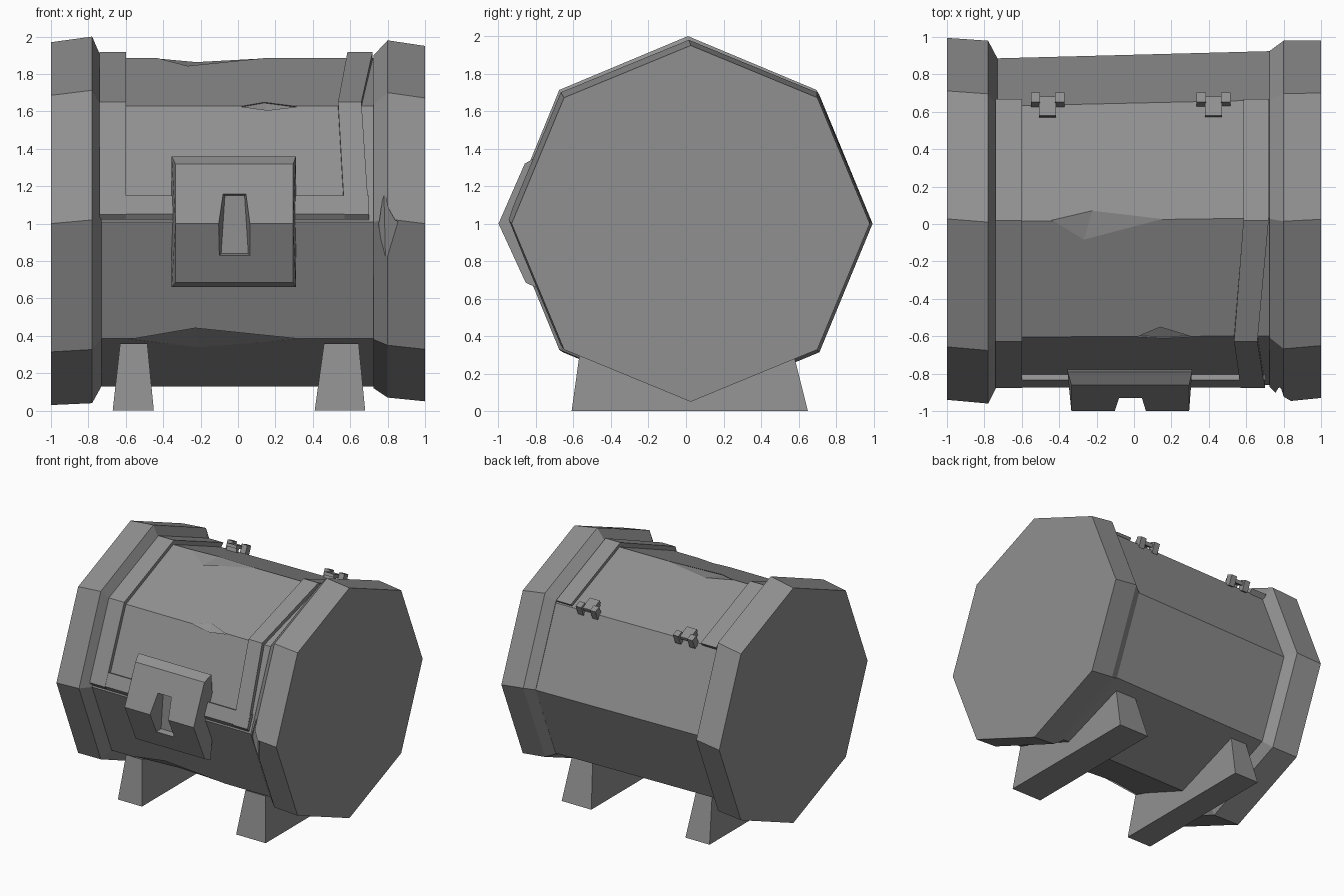
import bpy, bmesh, math
from mathutils import Vector

if "Cube" in bpy.data.objects:
    bpy.data.objects.remove(bpy.data.objects["Cube"])

grey = bpy.data.materials.new("plain grey")
grey.diffuse_color = (0.28, 0.28, 0.28, 1)
grey.use_nodes = True
grey.node_tree.nodes["Principled BSDF"].inputs["Base Color"].default_value = grey.diffuse_color


def finish(name, bm):
    bmesh.ops.recalc_face_normals(bm, faces=bm.faces)
    me = bpy.data.meshes.new(name)
    bm.to_mesh(me)
    bm.free()
    me.materials.append(grey)
    ob = bpy.data.objects.new(name, me)
    bpy.context.collection.objects.link(ob)
    return ob


def loft(name, rings):
    """Skin between equal-sized closed rings of points, capped at both ends."""
    bm = bmesh.new()
    vs = [[bm.verts.new(p) for p in r] for r in rings]
    n = len(vs[0])
    for a, b in zip(vs, vs[1:]):
        for i in range(n):
            bm.faces.new((a[i], a[(i + 1) % n], b[(i + 1) % n], b[i]))
    bm.faces.new(vs[0])
    bm.faces.new(vs[-1])
    return finish(name, bm)


def hull(name, pts):
    bm = bmesh.new()
    for p in pts:
        bm.verts.new(p)
    bmesh.ops.convex_hull(bm, input=bm.verts)
    return finish(name, bm)


def cut(ob, cutter):
    cutter.hide_render = True
    m = ob.modifiers.new("cut", 'BOOLEAN')
    m.operation, m.object, m.solver = 'DIFFERENCE', cutter, 'EXACT'
    bpy.context.view_layer.objects.active = ob
    bpy.ops.object.modifier_apply(modifier=m.name)
    bpy.data.objects.remove(cutter)


def octagon(x, y0, y1, z0, z1):
    cy, cz, ry, rz = (y0 + y1) / 2, (z0 + z1) / 2, (y1 - y0) / 2, (z1 - z0) / 2
    return [(x, cy + ry * math.cos(k * math.pi / 4), cz + rz * math.sin(k * math.pi / 4))
            for k in range(8)]


# eight-sided barrel body and end caps
body = loft("barrel_body", [octagon(-0.76, -0.86, 0.885, 0.13, 1.885),
                            octagon(0.76, -0.86, 0.925, 0.13, 1.885)])
loft("left_end_cap", [octagon(-1, -0.94, 0.995, 0.03, 1.97),
                      octagon(-0.78, -0.96, 0.98, 0.04, 2.0),
                      octagon(-0.73, -0.86, 0.885, 0.13, 1.885)])
cap = loft("right_end_cap", [octagon(1, -0.93, 0.98, 0.05, 1.95),
                             octagon(0.80, -0.95, 0.98, 0.07, 1.98),
                             octagon(0.725, -0.87, 0.925, 0.12, 1.90)])

# chips knocked out of the edges: two points on the edge, two on its sides, one outside
chips = [
    (body, [(-0.45, 0.025, 1.886), (0.17, 0.03, 1.886), (-0.22, 0.08, 1.865),
            (-0.27, -0.09, 1.836), (-0.25, 0.02, 1.96)]),
    (body, [(0.0, -0.595, 1.62), (0.33, -0.595, 1.62), (0.14, -0.54, 1.645),
            (0.16, -0.605, 1.60), (0.15, -0.68, 1.69)]),
    (body, [(-0.6, -0.595, 0.387), (0.35, -0.595, 0.387), (-0.23, -0.62, 0.45),
            (-0.2, -0.48, 0.335), (-0.2, -0.72, 0.28)]),
    (cap, [(0.79, -0.85, 0.75), (0.78, -0.875, 1.17), (0.86, -0.945, 1.0),
           (0.75, -0.88, 1.0), (0.77, -1.02, 1.0)]),
]
for ob, pts in chips:
    cut(ob, hull("chip_cutter", pts))


# raised lid frame: two side straps over the upper front and top faces
def strap(name, xs):
    rings = []
    low, high = 0.86, 0.91
    for k, (x0, x1) in enumerate(xs):
        a = math.radians(180 - 45 * k)
        ring = []
        for r, xa, xb in ((low, x0, x1), (high, x1, x0)):
            y, z = 0.02 + (r + 0.005) * math.cos(a), 1.008 + r * math.sin(a)
            if k == 0:
                z += 0.04 * (r == high)
                y += 0.017 * (r == high)
            ring += [(xa, y, z), (xb, y, z)]
        rings.append(ring)
    loft(name, rings)


strap("left_lid_strap", [(-0.74, -0.60)] * 4)
strap("right_lid_strap", [(0.57, 0.70), (0.535, 0.66), (0.585, 0.72), (0.585, 0.72)])


# front rail of the lid, lying on the sloping upper front face
def on_front(z, out):
    return -0.86 + (z - 1.008) * 0.415 - 0.92 * out, z + 0.39 * out


rail = [on_front(1.012, -0.01), on_front(1.04, 0.03), on_front(1.14, 0.03), on_front(1.14, -0.01)]
loft("lid_front_rail", [[(x, y, z) for y, z in rail] for x in (-0.73, 0.70)])

# folded lock plate with bevelled rim and a tapered keyhole
half = [(-0.80, 0.66), (-0.855, 0.685), (-1.0, 1.0), (-0.86, 1.32), (-0.79, 1.36), (-0.76, 1.0)]
front = {1, 2, 3}
lock = loft("lock_plate", [[(s[1 if i in front else 0], y, z) for i, (y, z) in enumerate(half)]
                           for s in ((-0.355, -0.335), (0.31, 0.295))])
hole = [(-0.12, 0.81), (0.08, 0.81), (0.055, 1.17), (-0.095, 1.17)]
floor = [(-0.09, 0.84), (0.055, 0.84), (0.035, 1.15), (-0.07, 1.15)]
cut(lock, loft("keyhole_cutter", [[(x, -0.885 - 0.02, z) if 0.84 > z else (x, -0.875, z) for x, z in floor],
                                  [(x, -1.02, z) for x, z in hole]]))

# tapered cradle feet, notched to fit under the barrel
foot = [(-0.61, 0), (-0.56, 0.36), (0.02, 0.16), (0.56, 0.36), (0.65, 0)]
for name, (b0, b1, t0, t1) in {"left_foot": (-0.67, -0.45, -0.63, -0.485),
                               "right_foot": (0.41, 0.68, 0.46, 0.645)}.items():
    rings = []
    for b, t in ((b0, t0), (b1, t1)):
        rings.append([(b + (t - b) * z / 0.36, y, z) for y, z in foot])
    loft(name, rings)


# hinges along the back edge of the lid
def box(name, loc, size, tilt=0):
    bm = bmesh.new()
    bmesh.ops.create_cube(bm, size=1)
    bmesh.ops.scale(bm, vec=Vector(size), verts=bm.verts)
    ob = finish(name, bm)
    ob.location, ob.rotation_euler = loc, (tilt, 0, 0)


for side, x in (("left", -0.462), ("right", 0.425)):
    for s in (-1, 1):
        box(side + "_hinge_knuckle", (x + s * 0.065, 0.662, 1.645), (0.05, 0.055, 0.085), math.radians(-23))
    box(side + "_hinge_pin", (x, 0.665, 1.655), (0.12, 0.025, 0.025), math.radians(-23))
    box(side + "_hinge_plate", (x, 0.627, 1.675), (0.09, 0.11, 0.025), math.radians(-23))
    box(side + "_hinge_leaf", (x, 0.59, 1.665), (0.09, 0.03, 0.05), math.radians(-23))
